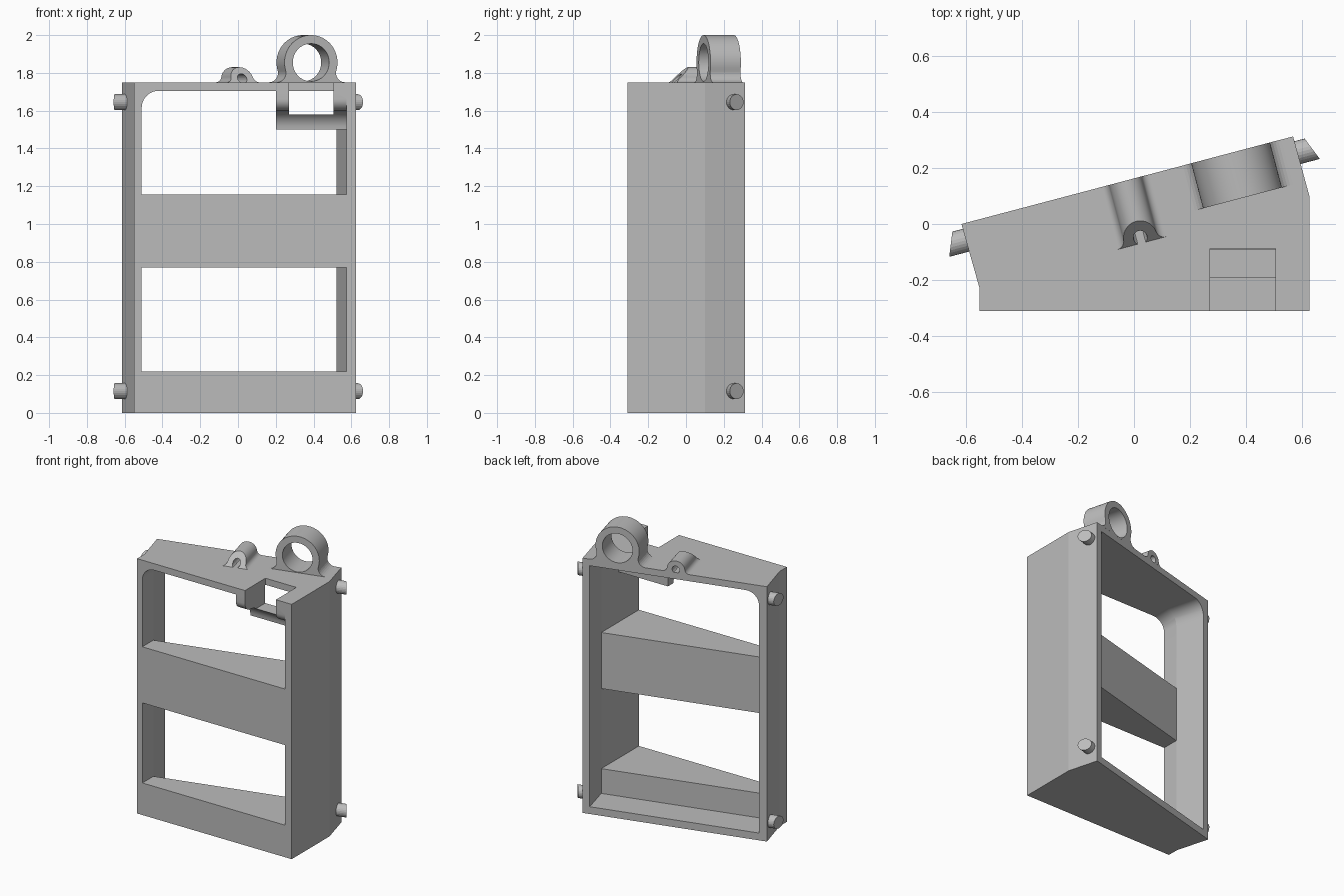
import bpy, bmesh, math
from mathutils import Vector, Matrix

cube = bpy.data.objects.get("Cube")
if cube:
    bpy.data.objects.remove(cube)

grey = bpy.data.materials.new("plain_grey")
grey.use_nodes = True
COLOUR = (0.5, 0.5, 0.5, 1)
grey.diffuse_color = COLOUR
grey.node_tree.nodes["Principled BSDF"].inputs["Base Color"].default_value = COLOUR

HEIGHT = 1.75
ANGLE = math.radians(14.8)
ALONG = Vector((math.cos(ANGLE), math.sin(ANGLE), 0))     # along the slanted back
OUT = Vector((-math.sin(ANGLE), math.cos(ANGLE), 0))      # out of the slanted back
CORNER = Vector((-0.615, 0, 0))
UP = Vector((0, 0, 1))


def frame(a, b, c, origin):
    """Matrix with the given axes and origin."""
    m = Matrix((a, b, c)).transposed().to_4x4()
    m.translation = origin
    return m


FLAT = Matrix.Identity(4)
BACK = frame(ALONG, UP, -OUT, CORNER)        # profile on the back, depth going inward
SIDE = frame(Vector((0, 1, 0)), UP, Vector((1, 0, 0)), Vector())


def prism(name, profile, start, end, matrix=FLAT, slope=None, round_edge=None):
    """Extrude a flat profile from start to end along the frame's third axis."""
    bm = bmesh.new()
    face = bm.faces.new([bm.verts.new((p[0], p[1], start)) for p in profile])
    ext = bmesh.ops.extrude_face_region(bm, geom=[face])["geom"]
    for v in [g for g in ext if isinstance(g, bmesh.types.BMVert)]:
        v.co.z = end - (slope(v.co) if slope else 0)
    bmesh.ops.transform(bm, matrix=matrix, verts=bm.verts)
    if round_edge:
        edges = [e for e in bm.edges if all(round_edge(v.co) for v in e.verts)]
        bmesh.ops.bevel(bm, geom=edges, offset=0.09, segments=10, profile=0.5,
                        affect='EDGES')
    bmesh.ops.recalc_face_normals(bm, faces=bm.faces)
    mesh = bpy.data.meshes.new(name)
    bm.to_mesh(mesh)
    bm.free()
    mesh.materials.append(grey)
    ob = bpy.data.objects.new(name, mesh)
    bpy.context.collection.objects.link(ob)
    return ob


def combine(target, tool, operation='DIFFERENCE'):
    """Apply a boolean and discard the tool."""
    tool.hide_render = True
    mod = target.modifiers.new("cut", 'BOOLEAN')
    mod.operation, mod.object, mod.solver = operation, tool, 'EXACT'
    bpy.context.view_layer.objects.active = target
    bpy.ops.object.modifier_apply(modifier=mod.name)
    bpy.data.objects.remove(tool)


def circle(x, y, r, n=40):
    return [(x + r * math.cos(2 * math.pi * i / n), y + r * math.sin(2 * math.pi * i / n))
            for i in range(n)]


def rect(x0, x1, y0, y1):
    return [(x0, y0), (x1, y0), (x1, y1), (x0, y1)]


def arc(cx, cy, r, a0, a1, n):
    return [(cx + r * math.cos(a0 + (a1 - a0) * i / n),
             cy + r * math.sin(a0 + (a1 - a0) * i / n)) for i in range(n + 1)]


def arch(u, h, r, f):
    """Round lug outline with fillets running into the top plate."""
    dx = math.sqrt((r + f) ** 2 - (h - f) ** 2)
    tilt = math.atan2(f - h, dx)
    half = arc(dx, f, f, -math.pi / 2, tilt - math.pi, 8)
    half += arc(0, h, r, tilt, math.pi / 2, 20)[1:]
    pts = half + [(-x, y) for x, y in reversed(half[:-1])]
    return [(u + x, HEIGHT + y) for x, y in pts]


# Wedge-shaped frame body
body = prism("frame_body", [(-0.55, -0.31), (0.625, -0.31), (0.625, 0.1),
                            (0.567, 0.312), (-0.615, 0), (-0.55, -0.23)], 0, HEIGHT)

# Openings: upper window with rounded corner, lower window, rear recess
left, right = Vector((-0.51, -0.19)), Vector((0.575, 0.098))
out = OUT.xy
front = [(left.x, -0.5), (right.x, -0.5)]
top_left = lambda co: co.z > 1.7 and co.x < -0.45
combine(body, prism("upper_cutter", front + [right, right + out * 0.3, left + out * 0.3, left],
                    1.155, 1.705, round_edge=top_left))
combine(body, prism("recess_cutter", [left, right, right + out * 0.3, left + out * 0.3],
                    0.05, 1.3))
combine(body, prism("lower_cutter", front + [right, right + out * 0.02,
                                             left + out * 0.02, left], 0.22, 0.77))

# Curved latch bracket under the top plate, then its slot
s_curve = arc(-0.25, 1.66, 0.06, math.pi, 1.5 * math.pi, 8)
s_curve += arc(-0.25, 1.5, 0.1, math.pi / 2, 0, 8)[1:]
bracket = prism("bracket", [(-0.31, 1.73)] + s_curve + [(-0.09, 1.5), (-0.09, 1.73)],
                0.2, 0.6, SIDE)
combine(body, bracket, 'UNION')
combine(body, prism("slot_cutter", rect(0.27, 0.505, -0.5, -0.088), 1.58, 1.9))

# Large hanging ring
ring = prism("hanging_ring", arch(0.992, 0.105, 0.145, 0.05), 0, 0.166, BACK)
combine(ring, prism("ring_cutter", circle(0.992, HEIGHT + 0.105, 0.1), -0.1, 0.4, BACK))

# Small pierced lug with a sloping front
lug = prism("small_lug", arch(0.604, 0.02, 0.06, 0.03), 0, 0.23, BACK,
            slope=lambda co: co.y - HEIGHT)
combine(lug, prism("lug_cutter", circle(0.604, HEIGHT + 0.02, 0.025, 24), -0.1, 0.4, BACK))

# Four side pins with slanted tips
width = 1.222
parts = [body, ring, lug]
for level, z in (("lower", 0.115), ("upper", 1.645)):
    for side, sign, base in (("right", -1, 0), ("left", 1, width)):
        axes = frame(-OUT, UP, ALONG * sign, CORNER + ALONG * base)
        parts.append(prism(f"{level}_{side}_pin", circle(0.06, z, 0.042, 24), -0.03, 0.055,
                           axes, slope=lambda co: (0.06 - co.x) * 0.4))

# Smooth curved surfaces, keep edges crisp
bpy.ops.object.select_all(action='DESELECT')
for ob in parts:
    ob.select_set(True)
bpy.context.view_layer.objects.active = body
bpy.ops.object.shade_smooth_by_angle(angle=math.radians(12))
